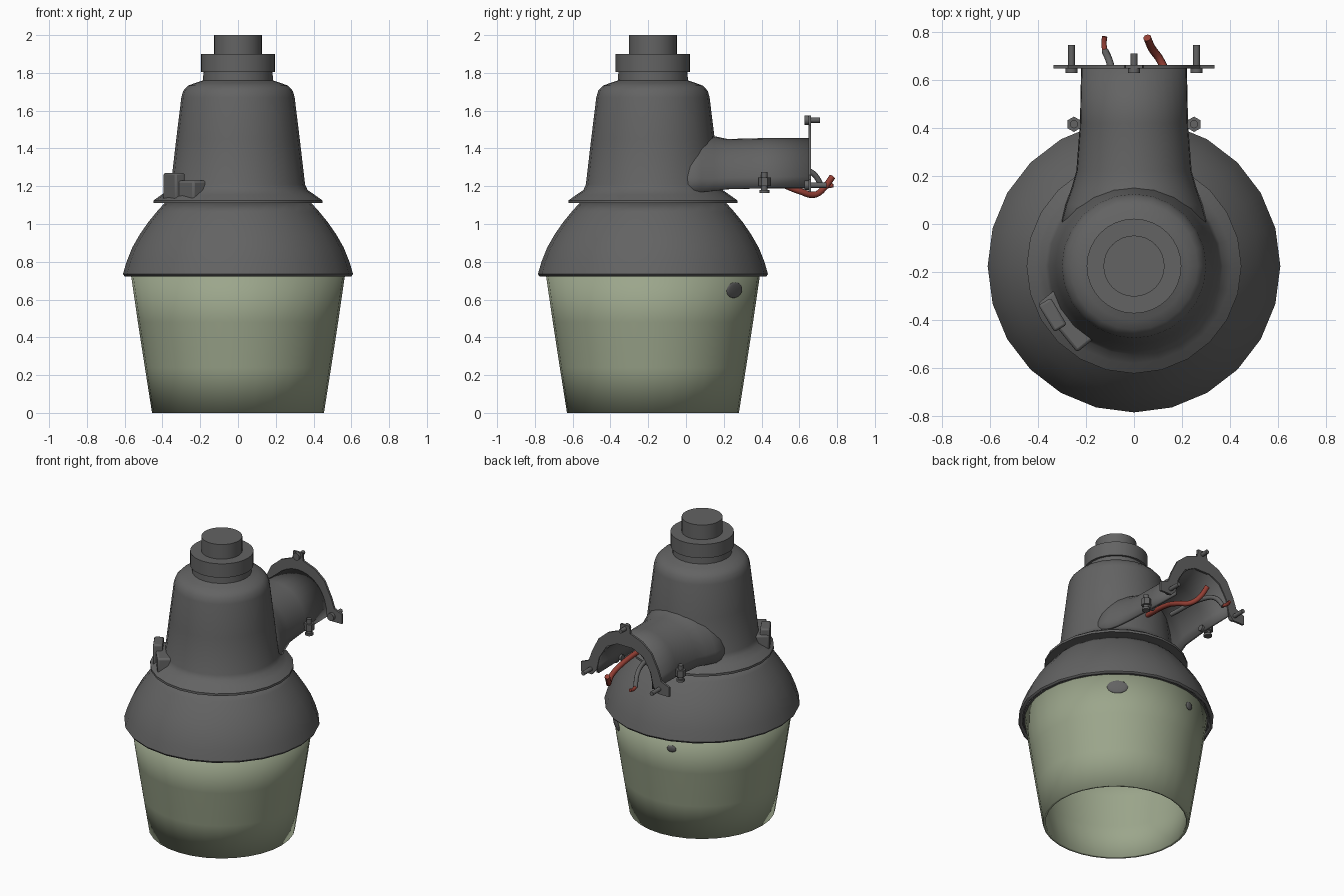
import bpy, bmesh, math
from mathutils import Vector, Matrix

if "Cube" in bpy.data.objects:
    bpy.data.objects.remove(bpy.data.objects["Cube"])

CY = -0.175  # lamp axis position on y


def material(name, rgb):
    m = bpy.data.materials.new(name)
    m.diffuse_color = (*rgb, 1)
    m.use_nodes = True
    m.node_tree.nodes["Principled BSDF"].inputs["Base Color"].default_value = m.diffuse_color
    return m


GREY = material("dark grey metal", (0.125, 0.125, 0.125))
GLASS = material("pale green glass", (0.33, 0.38, 0.26))
RED = material("red wire", (0.30, 0.05, 0.035))


def finish(name, bm, mat, angle=40, solid=0, bevel=0):
    bmesh.ops.recalc_face_normals(bm, faces=bm.faces)
    me = bpy.data.meshes.new(name)
    bm.to_mesh(me)
    bm.free()
    ob = bpy.data.objects.new(name, me)
    bpy.context.collection.objects.link(ob)
    me.materials.append(mat)
    if bevel:
        b = ob.modifiers.new("bevel", 'BEVEL')
        b.width, b.segments = bevel, 2
    if solid:
        s = ob.modifiers.new("thickness", 'SOLIDIFY')
        s.thickness, s.offset = solid, -1
    bpy.ops.object.select_all(action='DESELECT')
    bpy.context.view_layer.objects.active = ob
    ob.select_set(True)
    bpy.ops.object.shade_smooth_by_angle(angle=math.radians(angle))
    return ob


def loft(bm, rings, closed=True):
    rows = [[bm.verts.new(p) for p in r] for r in rings]
    for a, b in zip(rows, rows[1:]):
        n = len(a)
        for i in range(n if closed else n - 1):
            j = (i + 1) % n
            bm.faces.new((a[i], a[j], b[j], b[i]))
    return rows


def lathe(name, profile, mat, seg=24, cap_top=False, cap_bottom=False, **kw):
    bm = bmesh.new()
    rows = loft(bm, [[(r * math.cos(math.tau * i / seg), CY + r * math.sin(math.tau * i / seg), z)
                      for i in range(seg)] for r, z in profile])
    if cap_top:
        bm.faces.new(rows[-1])
    if cap_bottom:
        bm.faces.new(rows[0])
    return finish(name, bm, mat, **kw)


def rod(name, start, end, r, mat=GREY, seg=12):
    a, b = Vector(start), Vector(end)
    bm = bmesh.new()
    rot = (b - a).to_track_quat('Z', 'Y').to_matrix().to_4x4()
    bmesh.ops.create_cone(bm, cap_ends=True, segments=seg, radius1=r, radius2=r, depth=(b - a).length,
                          matrix=Matrix.Translation((a + b) / 2) @ rot)
    return finish(name, bm, mat)


def block(name, azimuth, dist, size, z, bevel):
    # box turned to face outward from the lamp axis
    a = math.radians(azimuth)
    bm = bmesh.new()
    m = (Matrix.Translation((dist * math.cos(a), CY + dist * math.sin(a), z)) @ Matrix.Rotation(a, 4, 'Z')
         @ Matrix.Diagonal((*size, 1)))
    bmesh.ops.create_cube(bm, size=1, matrix=m)
    return finish(name, bm, GREY, bevel=bevel)


def wire(name, pts, r, mat):
    cu = bpy.data.curves.new(name, 'CURVE')
    cu.dimensions = '3D'
    cu.bevel_depth, cu.bevel_resolution, cu.resolution_u = r, 2, 6
    cu.use_fill_caps = True
    sp = cu.splines.new('BEZIER')
    sp.bezier_points.add(len(pts) - 1)
    for bp, p in zip(sp.bezier_points, pts):
        bp.co = p
        bp.handle_left_type = bp.handle_right_type = 'AUTO'
    ob = bpy.data.objects.new(name, cu)
    bpy.context.collection.objects.link(ob)
    cu.materials.append(mat)
    bpy.ops.object.select_all(action='DESELECT')
    bpy.context.view_layer.objects.active = ob
    ob.select_set(True)
    bpy.ops.object.convert(target='MESH')


# glass refractor, open at the bottom
lathe("glass_globe", [(0.455, 0.0), (0.493, 0.24), (0.53, 0.48), (0.568, 0.74)], GLASS, seg=32, solid=0.018)

# dome skirt and the plate that closes it inside
lathe("dome_skirt", [(0.60, 0.722), (0.609, 0.735), (0.59, 0.80), (0.56, 0.875), (0.52, 0.945),
                     (0.475, 1.01), (0.43, 1.065), (0.385, 1.115)], GREY, solid=0.02)
lathe("inner_plate", [(0.58, 0.735), (0.58, 0.75)], GREY, cap_top=True, cap_bottom=True)

# upper housing with its flange
lathe("housing", [(0.37, 1.11), (0.447, 1.11), (0.447, 1.125), (0.405, 1.155), (0.368, 1.18), (0.355, 1.21),
                  (0.327, 1.45), (0.30, 1.67), (0.29, 1.705), (0.265, 1.732), (0.225, 1.747),
                  (0.185, 1.76), (0.183, 1.81)], GREY, cap_top=True, cap_bottom=True)

# light sensor on top
lathe("sensor_collar", [(0.197, 1.805), (0.197, 1.90)], GREY, seg=32, cap_top=True, cap_bottom=True)
lathe("sensor_cap", [(0.127, 1.89), (0.127, 2.0)], GREY, seg=32, cap_top=True, cap_bottom=True)

# latch lug on the flange
block("latch_base", 219, 0.33, (0.16, 0.26, 0.12), 1.17, 0.012)
block("latch_tab", 211, 0.395, (0.06, 0.13, 0.15), 1.195, 0.01)

# mounting arm: arched trough, flared into the housing, open below
bm = bmesh.new()
rings = []
for y, w, top, bot in [(-0.05, 0.32, 1.50, 1.17), (0.08, 0.285, 1.49, 1.17), (0.15, 0.26, 1.465, 1.175),
                       (0.22, 0.24, 1.45, 1.185), (0.42, 0.225, 1.455, 1.19), (0.655, 0.22, 1.455, 1.19)]:
    rings.append([(w * math.cos(math.pi * i / 16), y, bot + (top - bot) * math.sin(math.pi * i / 16) ** 0.9)
                  for i in range(17)])
loft(bm, rings, closed=False)
finish("mounting_arm", bm, GREY, solid=0.018)

# arched wall plate with a top tab and two feet
half = [(0.035, 1.575), (0.04, 1.525), (0.13, 1.49), (0.20, 1.43), (0.25, 1.33), (0.275, 1.26), (0.335, 1.235),
        (0.335, 1.17), (0.25, 1.17), (0.215, 1.21), (0.195, 1.30), (0.14, 1.39), (0.06, 1.43)]
outline = half + [(-x, z) for x, z in reversed(half)]
bm = bmesh.new()
face = bm.faces.new([bm.verts.new((x, 0.648, z)) for x, z in outline])
ext = bmesh.ops.extrude_face_region(bm, geom=[face])
bmesh.ops.translate(bm, vec=(0, 0.014, 0), verts=[v for v in ext['geom'] if isinstance(v, bmesh.types.BMVert)])
finish("wall_plate", bm, GREY)

# plate screws
for tag, x, z, end in [("left", -0.26, 1.205, 0.745), ("right", 0.26, 1.205, 0.745), ("top", 0, 1.55, 0.71)]:
    rod(f"{tag}_plate_screw", (x, 0.64, z), (x, end, z), 0.014)
    rod(f"{tag}_screw_head", (x, 0.628, z), (x, 0.65, z), 0.025)

# clamp bolts beside the arm
for tag, s in (("left", -1), ("right", 1)):
    x = 0.25 * s
    rod(f"{tag}_clamp_bolt", (x, 0.415, 1.165), (x, 0.415, 1.275), 0.017)
    rod(f"{tag}_clamp_nut", (x, 0.415, 1.20), (x, 0.415, 1.245), 0.032, seg=6)
    rod(f"{tag}_clamp_washer", (x, 0.415, 1.165), (x, 0.415, 1.18), 0.026)
    rod(f"{tag}_clamp_lug", (0.19 * s, 0.415, 1.205), (x, 0.415, 1.205), 0.02)

# supply wires
wire("red_supply_wire", [(0.10, 0.25, 1.26), (0.13, 0.48, 1.22), (0.14, 0.60, 1.175), (0.11, 0.68, 1.155),
                         (0.075, 0.73, 1.19), (0.055, 0.775, 1.25)], 0.017, RED)
wire("grey_supply_wire", [(-0.05, 0.30, 1.30), (-0.08, 0.58, 1.30), (-0.10, 0.67, 1.27), (-0.12, 0.72, 1.20)],
     0.015, GREY)
wire("red_wire_tip", [(-0.12, 0.715, 1.205), (-0.125, 0.75, 1.20), (-0.122, 0.78, 1.205)], 0.011, RED)

# metal retainers showing through the glass
for tag, az, w, h, z in (("large", 51, 0.065, 0.042, 0.65), ("small", 105, 0.03, 0.025, 0.65)):
    a = math.radians(az)
    bm = bmesh.new()
    m = (Matrix.Translation((0.555 * math.cos(a), CY + 0.555 * math.sin(a), z)) @ Matrix.Rotation(a, 4, 'Z')
         @ Matrix.Rotation(math.radians(9), 4, 'Y') @ Matrix.Diagonal((0.009, w, h, 1)))
    bmesh.ops.create_uvsphere(bm, u_segments=16, v_segments=10, radius=1, matrix=m)
    finish(f"{tag}_retainer", bm, GREY, angle=60)
